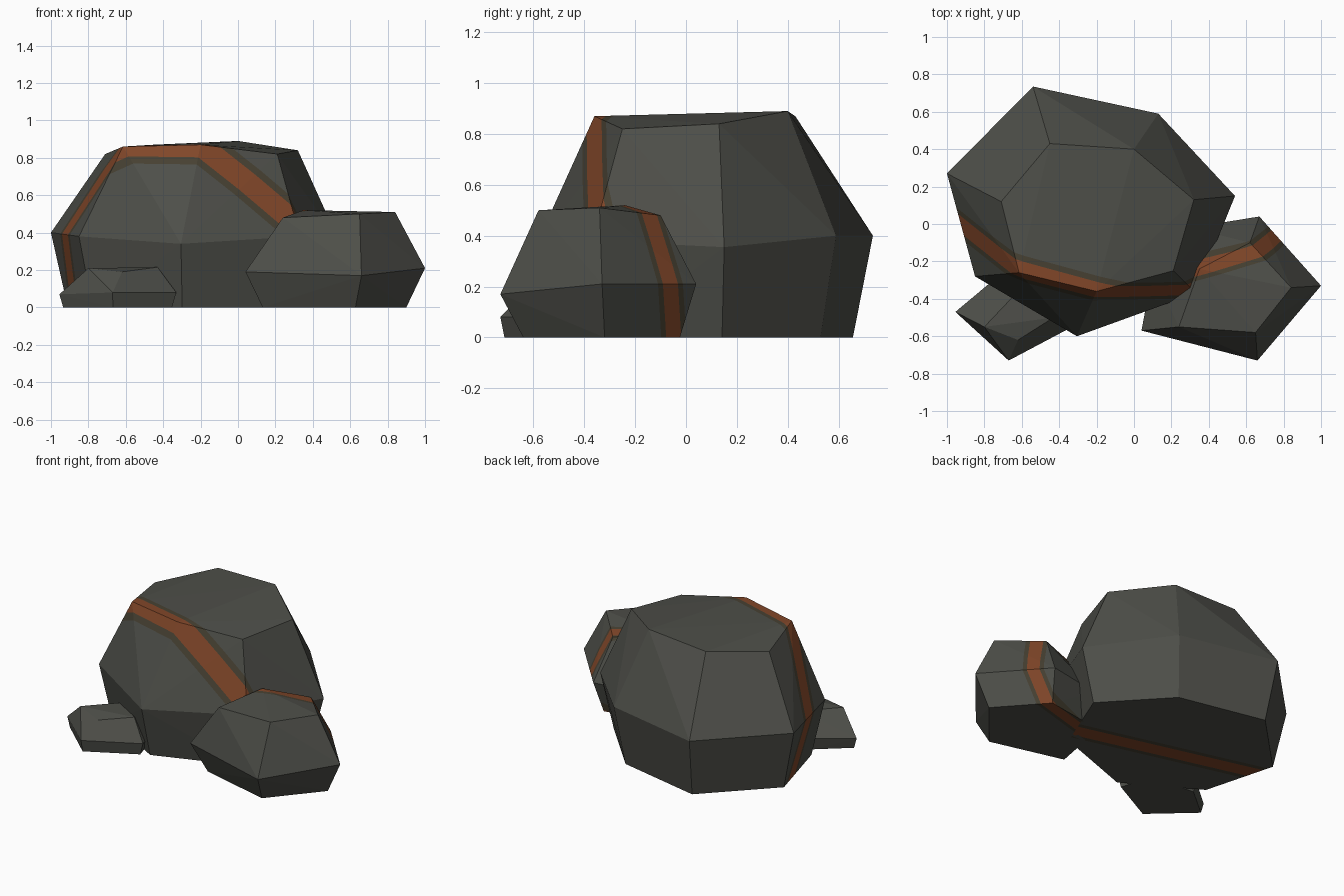
import bpy, bmesh
from mathutils import Vector

if "Cube" in bpy.data.objects:
    bpy.data.objects.remove(bpy.data.objects["Cube"])


def material(name, rgb):
    m = bpy.data.materials.new(name)
    m.diffuse_color = (*rgb, 1)
    m.use_nodes = True
    m.node_tree.nodes["Principled BSDF"].inputs["Base Color"].default_value = m.diffuse_color
    return m


STONE = material("stone", (0.075, 0.077, 0.066))
HALO = material("vein_edge", (0.062, 0.052, 0.032))
RUST = material("rust_vein", (0.22, 0.062, 0.022))


def rock(name, middle, top, centre, shrink, vein=None, core=0.05, edge=0.08):
    """Faceted hull of a base, middle and top ring; vein = (a, b, c) of y = a + bx + cz."""
    c = Vector(centre)
    base = [c + (Vector(p[:2]) - c) * shrink for p in middle]
    bm = bmesh.new()
    for p in [(b.x, b.y, 0) for b in base] + middle + top:
        bm.verts.new(p)
    res = bmesh.ops.convex_hull(bm, input=bm.verts)
    loose = {g for g in res["geom_interior"] + res["geom_unused"] if isinstance(g, bmesh.types.BMVert)}
    bmesh.ops.delete(bm, geom=list(loose), context='VERTS')

    # Slice the vein band and its darker border into the surface
    if vein:
        a, b, k = vein
        n = Vector((-b, 1, -k))
        origin = Vector((0, a, 0))
        n.normalize()
        for d in (-edge, -core, core, edge):
            bmesh.ops.bisect_plane(bm, geom=bm.verts[:] + bm.edges[:] + bm.faces[:],
                                   plane_co=origin + n * d, plane_no=n)
        for f in bm.faces:
            d = abs((f.calc_center_median() - origin).dot(n))
            f.material_index = 2 if d < core else 1 if d < edge else 0
    bmesh.ops.recalc_face_normals(bm, faces=bm.faces)
    me = bpy.data.meshes.new(name)
    bm.to_mesh(me)
    bm.free()
    for m in (STONE, HALO, RUST):
        me.materials.append(m)
    ob = bpy.data.objects.new(name, me)
    bpy.context.collection.objects.link(ob)
    return ob


# Main boulder
rock("large_boulder",
     [(-1, .27, .40), (-.54, .735, .40), (.13, .59, .40), (.54, .15, .355),
      (.33, -.37, .38), (-.305, -.6, .34), (-.85, -.28, .38)],
     [(-.71, .12, .82), (-.45, .43, .87), (0, .40, .89), (.32, .13, .84),
      (.21, -.25, .82), (-.2, -.36, .87), (-.615, -.26, .86)],
     (-.25, .08), .88, (-.114, -.265, -.347))

# Boulder leaning on its right side
rock("side_boulder",
     [(.04, -.57, .19), (.66, -.73, .17), (1, -.33, .21), (.67, .04, .21),
      (.3, -.02, .2), (.1, -.25, .2)],
     [(.24, -.55, .48), (.65, -.58, .5), (.84, -.34, .51), (.62, -.1, .48),
      (.35, -.24, .52)],
     (.5, -.28), .8, (-.235, .284, -.2), .035, .058)

# Small stone at the front left
rock("small_stone",
     [(-.955, -.47, .07), (-.67, -.73, .08), (-.33, -.55, .08), (-.4, -.32, .08),
      (-.74, -.29, .08)],
     [(-.8, -.55, .21), (-.62, -.62, .19), (-.43, -.5, .215), (-.62, -.36, .21)],
     (-.66, -.5), .93)
